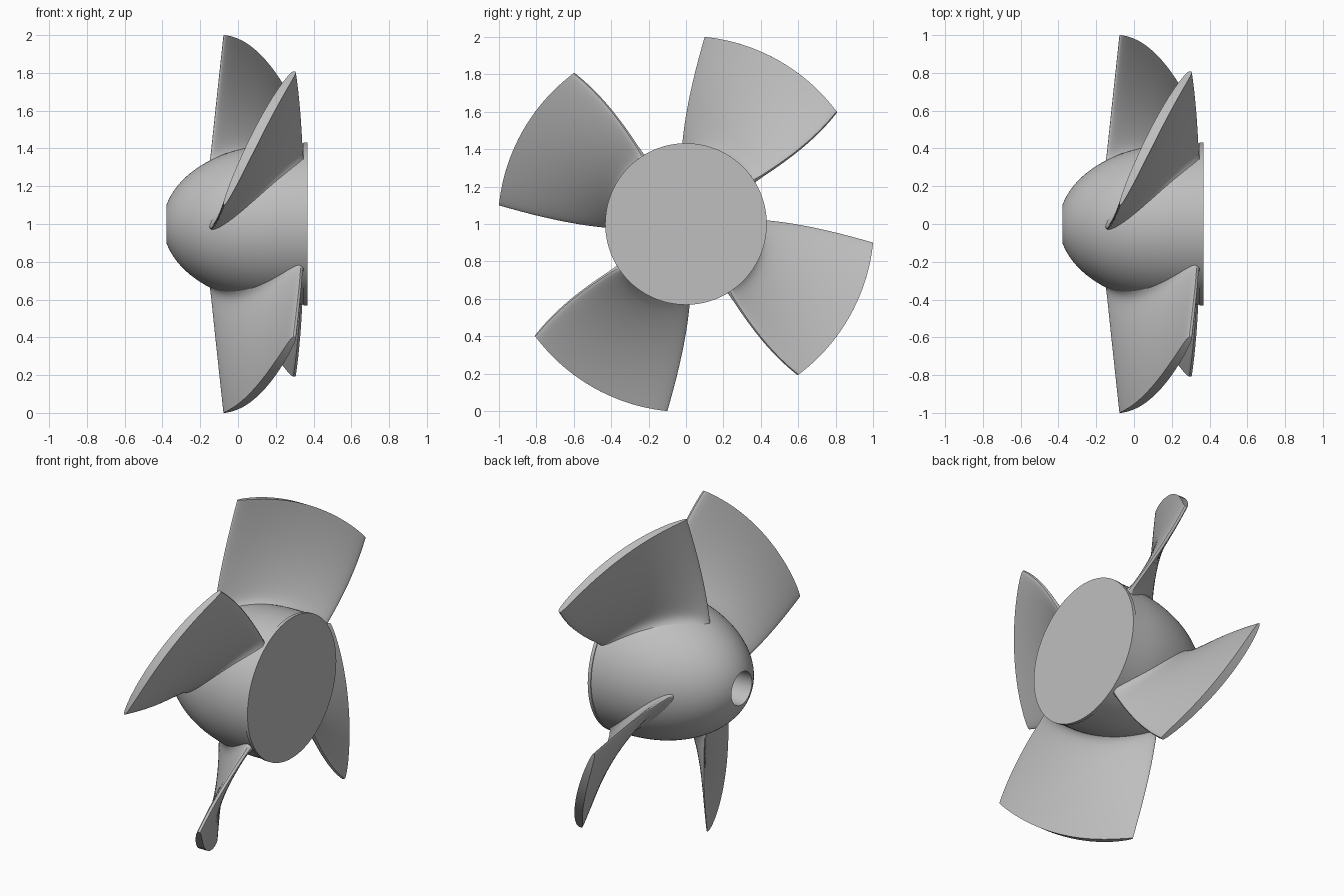
import bpy, bmesh, math
from mathutils import Matrix, Vector

if "Cube" in bpy.data.objects:
    bpy.data.objects.remove(bpy.data.objects["Cube"], do_unlink=True)

metal = bpy.data.materials.new("plain_grey")
metal.use_nodes = True
grey = (0.52, 0.52, 0.52, 1)
metal.diffuse_color = grey
metal.node_tree.nodes["Principled BSDF"].inputs["Base Color"].default_value = grey

CENTRE = Vector((0, 0, 1))
NOSE, BACK, HUB_R, TIP_R = -0.379, 0.367, 0.427, 1.005


def finish(name, bm):
    bmesh.ops.recalc_face_normals(bm, faces=bm.faces)
    mesh = bpy.data.meshes.new(name)
    bm.to_mesh(mesh)
    bm.free()
    mesh.materials.append(metal)
    obj = bpy.data.objects.new(name, mesh)
    obj.location = CENTRE
    bpy.context.collection.objects.link(obj)
    bpy.ops.object.select_all(action="DESELECT")
    obj.select_set(True)
    bpy.context.view_layer.objects.active = obj
    bpy.ops.object.shade_smooth_by_angle(angle=math.radians(35))
    return obj


def hub_radius(x):
    t = min(0, x - 0.25) / 0.647
    return HUB_R * math.sqrt(max(0, 1 - t * t))


def lathe(name, profile, steps=96):
    """Spin (x, radius) points around the x axis."""
    bm = bmesh.new()
    verts = [bm.verts.new((x, 0, r)) for x, r in profile]
    edges = [bm.edges.new(pair) for pair in zip(verts, verts[1:])]
    bmesh.ops.spin(bm, geom=verts + edges, cent=(0, 0, 0), axis=(1, 0, 0),
                   angle=math.tau, steps=steps)
    bmesh.ops.remove_doubles(bm, verts=bm.verts, dist=1e-5)
    return finish(name, bm)


# Bullet-shaped hub with a shaft bore in the nose
outer = []
for i in range(33):
    x = NOSE + (BACK - 0.02 - NOSE) * (i / 32) ** 1.5
    outer.append((x, hub_radius(x)))
bore = outer[0][1]
lathe("hub", [(0.3, 0), (0.3, bore)] + outer)

# Thin disc closing the back
lathe("back_disc", [(BACK - 0.02, 0), (BACK - 0.02, 0.432), (BACK, 0.432), (BACK, 0)])


def blade_centre(s, r):
    """Mid-surface: s runs leading to trailing edge, r is the radius."""
    k = (r - 0.4) / (TIP_R - 0.4)
    x_lead, x_trail = -0.14 + 0.065 * k, 0.34 - 0.02 * k - 0.02 * k * k
    a_lead, a_trail = 93 - 11 * k + 2.3 * k * k, 32 - 0.5 * k + 5 * k * k
    return x_lead + (x_trail - x_lead) * s, math.radians(a_lead + (a_trail - a_lead) * s)


def blade_point(phi, v):
    """Skin point: phi goes round the section, v goes from root to tip."""
    s = (1 - math.cos(phi)) / 2
    root = hub_radius(blade_centre(s, 0.4)[0]) - 0.012
    r = root + (TIP_R - root) * v ** 1.7
    x, a = blade_centre(s, r)
    # Rounded section with a soft fillet swelling into the hub
    fillet = 0.035 * math.exp(-(r - root) / 0.025)
    wave = math.sin(phi)
    h = math.copysign(abs(wave) ** (0.9 - 0.35 * s), wave) * (0.026 + fillet)
    x2, a2 = blade_centre(s + 0.01, r)
    chord = Vector((x2 - x, r * (a2 - a))).normalized()
    x, a = x - chord.y * h, a + chord.x * h / r
    return x, r * math.cos(a), r * math.sin(a)


def make_blade(name, turn, around=64, along=32):
    bm = bmesh.new()
    rings = [[bm.verts.new(blade_point(math.tau * i / around, j / along))
              for i in range(around)] for j in range(along + 1)]
    for low, high in zip(rings, rings[1:]):
        for i in range(around):
            n = (i + 1) % around
            bm.faces.new((low[i], low[n], high[n], high[i]))
    # Tip and root caps, stitched across the section
    for ring in (rings[0], rings[-1]):
        for i in range(around // 2):
            corners = [ring[i], ring[i + 1], ring[around - i - 1], ring[-i]]
            bm.faces.new(list(dict.fromkeys(corners)))
    bmesh.ops.rotate(bm, verts=bm.verts, cent=(0, 0, 0),
                     matrix=Matrix.Rotation(turn, 3, "X"))
    return finish(name, bm)


# Four twisted blades
for i in range(4):
    make_blade(f"blade_{i + 1}", i * math.pi / 2)
